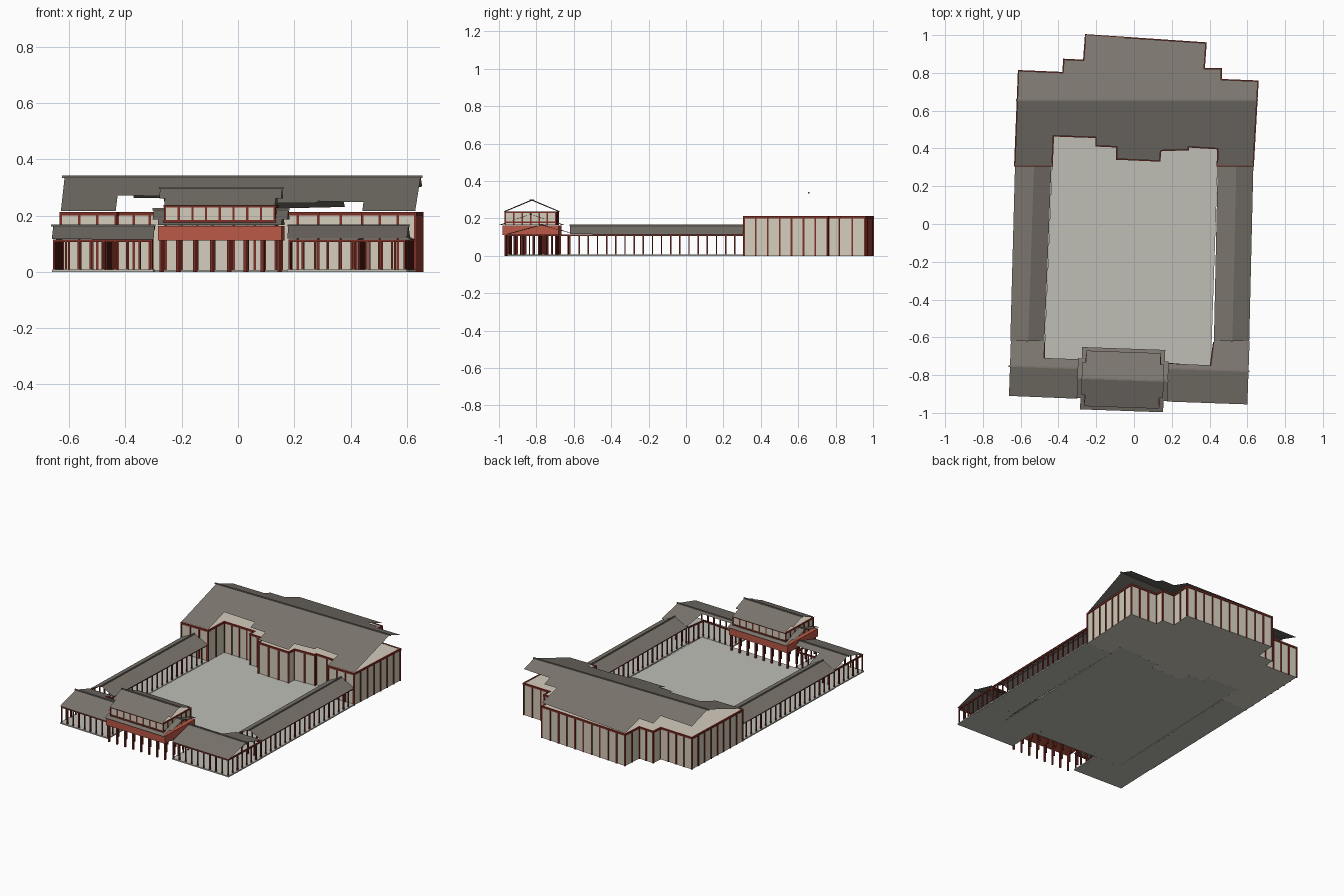
import bpy, bmesh, math
from mathutils import Vector, Matrix

if "Cube" in bpy.data.objects:
    bpy.data.objects.remove(bpy.data.objects["Cube"])

def mat(name, c):
    m = bpy.data.materials.new(name)
    m.diffuse_color = (*c, 1)
    m.use_nodes = True
    m.node_tree.nodes["Principled BSDF"].inputs["Base Color"].default_value = m.diffuse_color
    return m

ROOF = mat("roof_tile", (0.20, 0.18, 0.155))
RED = mat("dark_red_wood", (0.20, 0.03, 0.02))
BAND = mat("bright_red", (0.50, 0.10, 0.06))
CREAM = mat("plaster", (0.66, 0.61, 0.51))
STONE = mat("stone", (0.52, 0.52, 0.47))

def finish(bm, name, m):
    me = bpy.data.meshes.new(name)
    bm.to_mesh(me)
    bm.free()
    me.materials.append(m)
    ob = bpy.data.objects.new(name, me)
    bpy.context.collection.objects.link(ob)
    return ob

def flat(bm, pts, z):
    return bm.faces.new([bm.verts.new((x, y, z)) for x, y in pts])

def prism(name, pts, z0, z1, m):
    bm = bmesh.new()
    f = flat(bm, pts, z0)
    r = bmesh.ops.extrude_face_region(bm, geom=[f])
    top = [v for v in r["geom"] if isinstance(v, bmesh.types.BMVert)]
    bmesh.ops.translate(bm, vec=(0, 0, z1 - z0), verts=top)
    bmesh.ops.recalc_face_normals(bm, faces=bm.faces[:])
    return finish(bm, name, m)

def bar(bm, a, b, z0, z1, w):
    """Upright-sided beam from a to b."""
    a, b = Vector(a), Vector(b)
    d, c = b - a, (a + b) / 2
    M = (Matrix.Translation((c.x, c.y, (z0 + z1) / 2)) @ Matrix.Rotation(math.atan2(d.y, d.x), 4, 'Z')
         @ Matrix.Diagonal((d.length + w, w, z1 - z0, 1)))
    bmesh.ops.create_cube(bm, size=1, matrix=M)

def frame(name, pts, z0, z1, step, w, closed=True, beams=None):
    """Posts along an outline, with beams running between the corners."""
    bm = bmesh.new()
    n = len(pts)
    for i in range(n if closed else n - 1):
        a, b = Vector(pts[i]), Vector(pts[(i + 1) % n])
        k = max(1, round((b - a).length / step))
        for j in range(k + (not closed and i == n - 2)):
            p = a.lerp(b, j / k)
            bar(bm, p, p + Vector((1e-5, 0)), z0, z1, w)
        for b0, b1 in beams or []:
            bar(bm, a, b, b0, b1, w * 1.1)
    return finish(bm, name, RED)

def roof(name, pts, a, b, z_ridge, slope):
    """Thin gable sheet over an outline, folded along the ridge a-b."""
    bm = bmesh.new()
    flat(bm, pts, 0)
    a, b = Vector(a), Vector(b)
    d = (b - a).normalized()
    no = Vector((-d.y, d.x, 0))
    bmesh.ops.bisect_plane(bm, geom=bm.verts[:] + bm.edges[:] + bm.faces[:],
                           plane_co=(a.x, a.y, 0), plane_no=no)
    for v in bm.verts:
        v.co.z = z_ridge - slope * abs((v.co - a.to_3d()).dot(no))
    bmesh.ops.recalc_face_normals(bm, faces=bm.faces[:])
    for f in bm.faces:
        f.normal_update()
        if f.normal.z < 0:
            f.normal_flip()
    finish(bm, name, ROOF)
    bm = bmesh.new()
    bar(bm, a, b, z_ridge - 0.004, z_ridge + 0.004, 0.008)
    finish(bm, name + "_ridge", ROOF)

def inset(pts, k):
    """Pull an outline slightly toward its own middle."""
    c = sum((Vector(p) for p in pts), Vector((0, 0))) / len(pts)
    out = []
    for p in pts:
        d = Vector(p) - c
        out.append(tuple(c + d * (1 - k / d.length)))
    return out

# Main hall: stepped solid block, posts, eave beam and floating gable roof
hall = [(-0.61, 0.81), (-0.375, 0.80), (-0.37, 0.87), (-0.265, 0.865), (-0.255, 1.0),
        (0.38, 0.957), (0.37, 0.82), (0.46, 0.82), (0.46, 0.763), (0.655, 0.755),
        (0.63, 0.31), (0.442, 0.31), (0.446, 0.40), (0.285, 0.41), (0.285, 0.395),
        (0.14, 0.39), (0.135, 0.335), (-0.09, 0.345), (-0.09, 0.41), (-0.2, 0.415),
        (-0.2, 0.46), (-0.428, 0.468), (-0.435, 0.31), (-0.63, 0.31)]
prism("hall_walls", hall, 0.0, 0.21, CREAM)
frame("hall_posts", hall, 0.0, 0.21, 0.065, 0.009, beams=[(0.2, 0.212)])
roof("hall_roof", hall, (-0.622, 0.655), (0.652, 0.655), 0.338, 0.355)

# Side corridors: slab, two open colonnades, gable roof
sides = {"left": [(-0.655, -0.62), (-0.474, -0.62), (-0.437, 0.31), (-0.63, 0.31)],
         "right": [(0.423, -0.62), (0.61, -0.62), (0.632, 0.31), (0.443, 0.31)]}
for s, q in sides.items():
    prism(s + "_corridor_floor", q, 0.0, 0.008, STONE)
    r = [(Vector(q[0]) + Vector(q[1])) / 2, (Vector(q[2]) + Vector(q[3])) / 2]
    roof(s + "_corridor_roof", q, r[0], r[1], 0.162, 0.5)
    e = 0.008
    for nm, a, b in (("a", q[0], q[3]), ("b", q[1], q[2])):
        t = e if nm == "a" else -e
        frame(f"{s}_corridor_posts_{nm}", [(a[0] + t, a[1]), (b[0] + t, b[1])], 0.0, 0.115, 0.05,
              0.007, closed=False, beams=[(0.106, 0.115)])

# Front wings: L-shaped slab, open colonnades, gable roof
wings = {"left": ([(-0.662, -0.91), (-0.3, -0.925), (-0.295, -0.716), (-0.476, -0.709),
                   (-0.474, -0.62), (-0.652, -0.62)], (-0.66, -0.752), (-0.297, -0.765), 0.31),
         "right": ([(0.175, -0.94), (0.60, -0.955), (0.612, -0.62), (0.423, -0.62),
                    (0.407, -0.748), (0.18, -0.738)], (0.18, -0.765), (0.608, -0.78), 0.27)}
for s, (q, a, b, sl) in wings.items():
    prism(s + "_wing_floor", q, 0.0, 0.008, STONE)
    frame(s + "_wing_posts", inset(q, 0.01), 0.0, 0.115, 0.045, 0.007, beams=[(0.106, 0.115)])
    roof(s + "_wing_roof", q, a, b, 0.165, sl)

# Courtyard paving
yard = [(-0.476, -0.709), (-0.295, -0.716), (0.18, -0.738), (0.407, -0.748)] + hall[12:22]
prism("courtyard", yard, 0.0, 0.006, STONE)

# Gate: two storeys, slightly turned like the rest of the site
GC, GA = Vector((-0.06, -0.824)), math.radians(-2)
def g(x, y):
    return (GC.x + x * math.cos(GA) - y * math.sin(GA), GC.y + x * math.sin(GA) + y * math.cos(GA))

def rect(hx, hy):
    return [g(-hx, -hy), g(hx, -hy), g(hx, hy), g(-hx, hy)]

def cross(hx, hy, nx, ny):
    q = [(hx, hy - ny), (hx - nx, hy - ny), (hx - nx, hy)]
    pts = []
    for sx, sy in ((1, 1), (-1, 1), (-1, -1), (1, -1)):
        c = [(sx * x, sy * y) for x, y in q]
        pts += c if sx * sy > 0 else c[::-1]
    return [g(*p) for p in pts]

bm = bmesh.new()
for i in range(8):
    for j in range(4):
        p = Vector(g(-0.21 + 0.06 * i, -0.135 + 0.09 * j))
        bar(bm, p, p + Vector((1e-5, 0)), 0, 0.12, 0.01)
finish(bm, "gate_posts", RED)
prism("gate_red_band", rect(0.22, 0.15), 0.112, 0.163, BAND)
roof("gate_lower_roof", cross(0.24, 0.165, 0.02, 0.06), g(-0.24, 0), g(0.24, 0), 0.222, 0.34)
prism("gate_upper_room", rect(0.195, 0.135), 0.165, 0.235, CREAM)
frame("gate_upper_posts", rect(0.195, 0.135), 0.165, 0.237, 0.048, 0.008,
      beams=[(0.176, 0.184), (0.228, 0.237)])
roof("gate_upper_roof", cross(0.217, 0.147, 0.02, 0.06), g(-0.217, 0), g(0.217, 0), 0.298, 0.42)
